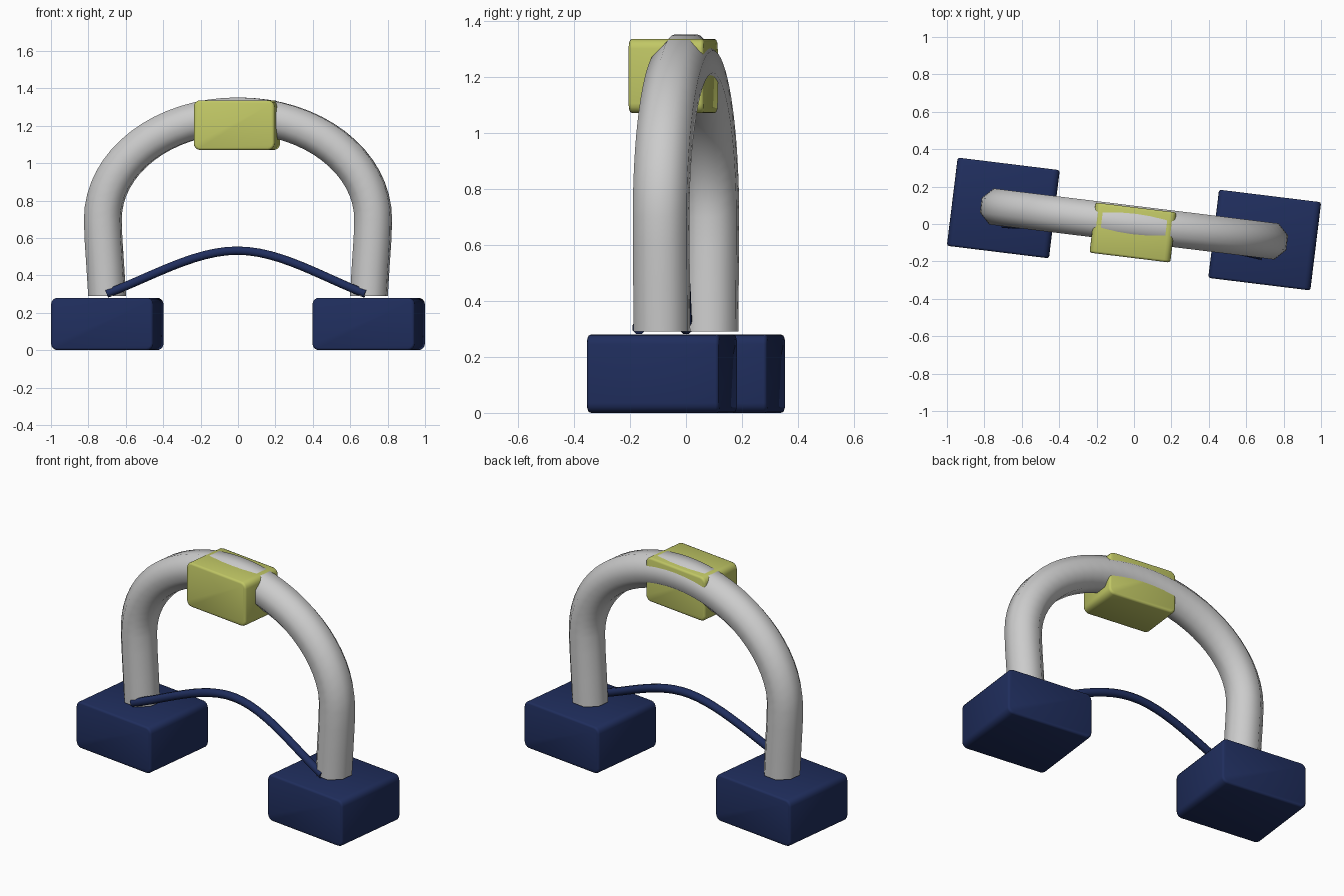
import bpy, bmesh
from math import sin, cos, pi, radians
from mathutils import Vector, Matrix

if "Cube" in bpy.data.objects:
    bpy.data.objects.remove(bpy.data.objects["Cube"])

YAW = Matrix.Rotation(radians(-7), 4, 'Z')  # whole model is turned slightly


def material(name, rgb):
    m = bpy.data.materials.new(name)
    m.diffuse_color = (*rgb, 1)
    m.use_nodes = True
    m.node_tree.nodes["Principled BSDF"].inputs["Base Color"].default_value = m.diffuse_color
    return m


navy = material("navy", (0.014, 0.027, 0.11))
lime = material("lime", (0.53, 0.57, 0.13))


def finish(bm, name, mat=None):
    bmesh.ops.recalc_face_normals(bm, faces=bm.faces[:])
    bm.transform(YAW)
    me = bpy.data.meshes.new(name)
    bm.to_mesh(me)
    bm.free()
    ob = bpy.data.objects.new(name, me)
    bpy.context.collection.objects.link(ob)
    if mat:
        me.materials.append(mat)
    bpy.ops.object.select_all(action='DESELECT')
    bpy.context.view_layer.objects.active = ob
    ob.select_set(True)
    bpy.ops.object.shade_smooth_by_angle(angle=radians(60))


def block(name, centre, size, mat):
    """Box with well-rounded front outline and softened front and back rims."""
    bm = bmesh.new()
    bmesh.ops.create_cube(bm, size=1)
    bmesh.ops.scale(bm, vec=size, verts=bm.verts[:])
    along_y = [e for e in bm.edges if abs(e.verts[0].co.y - e.verts[1].co.y) > 0.01]
    bmesh.ops.bevel(bm, geom=along_y, offset=0.035, segments=4, profile=0.5, affect='EDGES')
    rims = [e for e in bm.edges if abs(e.verts[0].co.y - e.verts[1].co.y) < 0.001]
    bmesh.ops.bevel(bm, geom=rims, offset=0.012, segments=2, profile=0.5, affect='EDGES')
    bmesh.ops.translate(bm, vec=centre, verts=bm.verts[:])
    finish(bm, name, mat)


def sweep(name, path, radius, sides, upright_ends=False, mat=None):
    """Capped tube along a path lying close to the xz plane."""
    bm = bmesh.new()
    rings = []
    last = len(path) - 1
    for i, p in enumerate(path):
        t = (path[min(i + 1, last)] - path[max(i - 1, 0)]).normalized()
        if upright_ends and i in (0, last):
            t = Vector((0, 0, 1 if i == 0 else -1))
        n = t.cross(Vector((0, 1, 0))).normalized()
        b = t.cross(n)
        angles = [2 * pi * (k + 0.5) / sides for k in range(sides)]
        rings.append([bm.verts.new(p + radius * (cos(a) * n + sin(a) * b)) for a in angles])
    for r, s in zip(rings, rings[1:]):
        for k in range(sides):
            j = (k + 1) % sides
            bm.faces.new((r[k], r[j], s[j], s[k]))
    bm.faces.new(rings[0])
    bm.faces.new(rings[-1])
    finish(bm, name, mat)


# Two feet
for side, x in (("left", -0.704), ("right", 0.704)):
    block(side + "_foot", (x, 0, 0.14), (0.55, 0.475, 0.28), navy)

# Arched tube: legs leaning out, then a half ellipse
leg = [(0.705, 0.29), (0.715, 0.45), (0.725, 0.6)]
arc = [(0.728 * cos(pi * i / 32), 0.70 + 0.554 * sin(pi * i / 32)) for i in range(33)]
outline = leg + arc + [(-x, z) for x, z in reversed(leg)]
sweep("arch_tube", [Vector((x, 0, z)) for x, z in outline], 0.105, 8, upright_ends=True)

# Block clamped at the top of the arch
block("top_block", (0, -0.046, 1.203), (0.435, 0.27, 0.266), lime)

# Thin cable bowing up between the feet
half = []
for i in range(13):
    u = i / 12
    w = 1.5 * u - 0.5 * u ** 3  # straight at the end, level in the middle
    w = 0.75 * w + 0.25 * u * u * (3 - 2 * u)
    half.append((0.697 * (1 - u), -0.085 + 0.055 * w, 0.302 + 0.23 * w))
cable = half + [(-x, y, z) for x, y, z in reversed(half[:-1])]
sweep("cable", [Vector(p) for p in cable], 0.024, 8, mat=navy)
